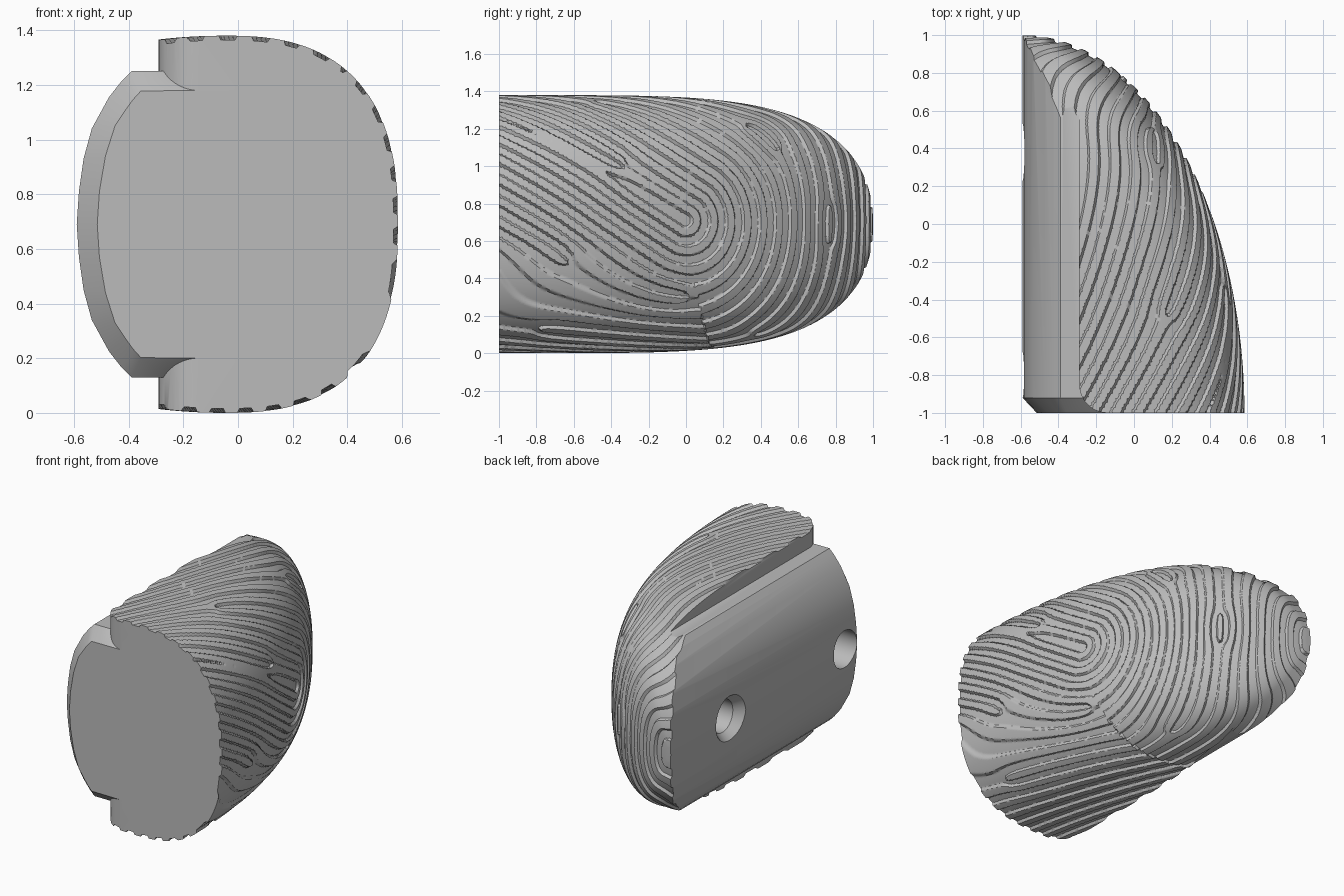
import bpy, bmesh, math
from mathutils import Vector

if "Cube" in bpy.data.objects:
    bpy.data.objects.remove(bpy.data.objects["Cube"], do_unlink=True)

MID = 0.69          # height of the symmetry plane
ROWS, COLS = 330, 390
RIDGE, DEPTH, EDGE = 0.1, 0.016, 0.3

grey = bpy.data.materials.new("plain grey")
grey.use_nodes = True
grey.diffuse_color = (0.5, 0.5, 0.5, 1)
grey.node_tree.nodes["Principled BSDF"].inputs["Base Color"].default_value = (0.5, 0.5, 0.5, 1)


def loft(name, rings):
    """Closed solid skinned over a list of equal-sized rings."""
    bm = bmesh.new()
    loops = [[bm.verts.new(p) for p in ring] for ring in rings]
    n = len(loops[0])
    for a, b in zip(loops, loops[1:]):
        for j in range(n):
            k = (j + 1) % n
            bm.faces.new((a[j], a[k], b[k], b[j]))
    bm.faces.new(loops[0][::-1])
    bm.faces.new(loops[-1])
    bmesh.ops.recalc_face_normals(bm, faces=bm.faces[:])
    mesh = bpy.data.meshes.new(name)
    bm.to_mesh(mesh)
    bm.free()
    mesh.materials.append(grey)
    ob = bpy.data.objects.new(name, mesh)
    bpy.context.collection.objects.link(ob)
    return ob


def combine(target, tool, operation):
    """Apply a boolean and discard the tool."""
    mod = target.modifiers.new(operation.lower(), "BOOLEAN")
    mod.operation, mod.object, mod.solver = operation, tool, "MANIFOLD"
    bpy.context.view_layer.objects.active = target
    bpy.ops.object.modifier_apply(modifier=mod.name)
    bpy.data.objects.remove(tool, do_unlink=True)


def section(u):
    """Evenly spaced cross-section at u (0 = cut end, 1 = tip), with its arc length."""
    shrink = math.sqrt(1 - u * u)
    x0, a = -0.59 + 0.54 * shrink, 0.635 * shrink
    b = MID * (1 - u ** 4.6) ** 0.44
    y, power = 2 * u - 1, 0.78 + 0.12 * u * u
    half = []
    for k in range(12):   # gentle fall towards the nail side
        back = (x0 + 0.63) * (1 - k / 12)
        half.append((x0 - back, b * (1 - 0.4 * back * back)))
    for k in range(81):
        f = math.pi / 2 * (1 - k / 80)
        half.append((x0 + a * max(math.cos(f), 0) ** power, b * math.sin(f) ** power))
    line = [Vector((x, y, MID - z)) for x, z in half]
    line += [Vector((x, y, MID + z)) for x, z in half[-2::-1]]
    run = [0.0]
    for p, q in zip(line, line[1:]):
        run.append(run[-1] + (q - p).length)
    points, k = [], 0
    for j in range(COLS + 1):
        want = run[-1] * j / COLS
        while k < len(run) - 2 and run[k + 1] < want:
            k += 1
        span = max(run[k + 1] - run[k], 1e-9)
        points.append(line[k].lerp(line[k + 1], min((want - run[k]) / span, 1)))
    return points, run[-1]


# Ridge endings: position along the finger, position around it
ENDINGS = [(0, -0.42), (-0.35, 0.3), (0.35, 0.55), (0.55, 0.4), (0.92, 0.08),
           (0.92, -0.12), (-0.65, -0.22), (-0.8, -0.65), (-0.5, 0.8), (0.4, -0.7)]


def wave(t, s):
    """Looped ridge pattern on the unrolled skin: +1 in grooves, -1 on ridges."""
    s -= 0.02
    along, across = -0.86 * t + 0.51 * s, 0.51 * t + 0.86 * s
    dist = abs(across) if along > 0 else math.hypot(t, s)
    if s < 0:   # lower ridges swing round to run along the finger
        flat = -0.17 * t - 0.985 * s if t < 0.17 * -s else math.hypot(t, s)
        w = min(max((-s - 0.1) / 0.6, 0), 1)
        dist += (flat - dist) * w * w * (3 - 2 * w)
    phase = dist / RIDGE + 0.25
    for i, (et, es) in enumerate(ENDINGS):
        phase += (-1) ** i * math.atan2(s - es, t - et) / math.tau
    return math.sin(math.tau * phase)


def snapped(t, s, dt, ds):
    """Groove depth 0..1, plus the shift in grid cells that puts the vertex on a groove edge."""
    f = wave(t, s)
    gi, gj = wave(t + dt * 0.2, s) - f, wave(t, s + ds * 0.2) - f
    gi, gj = gi * 5, gj * 5
    target = math.copysign(EDGE, f)
    step = (target - f) / max(gi * gi + gj * gj, 1e-6)
    di, dj = step * gi, step * gj
    if max(abs(di), abs(dj)) > 0.48:
        di = dj = 0
    else:
        f = target
    return min(max(0.5 + 0.5 * f / EDGE, 0), 1), di, dj


# Fingertip skin with engraved ridges
us = [math.sin(1.54 * i / (ROWS - 1)) for i in range(ROWS)]
grid, lengths = zip(*[section(u) for u in us])
middle = COLS // 2
travel = [0.0]
for a, b in zip(grid, grid[1:]):
    travel.append(travel[-1] + (b[middle] - a[middle]).length)
core = travel[min(range(ROWS), key=lambda i: abs(us[i] - 0.5))]

rings = []
for i, row in enumerate(grid):
    before, after = grid[max(i - 1, 0)], grid[min(i + 1, ROWS - 1)]
    inside = 0 < i < ROWS - 9
    fade = min((ROWS - 1 - i) / 8, 1)
    dt, ds = travel[max(i, 1)] - travel[max(i, 1) - 1], lengths[i] / COLS
    ring = []
    for j, p in enumerate(row):
        around = row[min(j + 1, COLS)] - row[max(j - 1, 0)]
        forward = after[j] - before[j]
        normal = around.cross(forward).normalized()
        if normal.dot(p - Vector((-0.6, -1, MID))) < 0:
            normal = -normal
        depth, di, dj = snapped(travel[i] - core, (j - COLS / 2) * ds, dt, ds)
        if inside and 0 < j < COLS:
            p = p + forward * (di / 2) + around * (dj / 2)
        ring.append(p - normal * DEPTH * fade * depth)
    rings.append(ring)
rings.insert(0, [p + Vector((0, -0.06, 0)) for p in rings[0]])
finger = loft("fingertip", rings)

# Nail: curved plate run along the finger, chamfered at the cut end
outer = [(0, 1.25), (-0.39, 1.25), (-0.425, 1.215), (-0.472, 1.155), (-0.535, 1.04),
         (-0.565, 0.93), (-0.582, 0.81), (-0.59, MID)]
inner = [(0, 1.18), (-0.355, 1.178), (-0.385, 1.145), (-0.41, 1.11), (-0.45, 1.05),
         (-0.485, 0.94), (-0.507, 0.81), (-0.515, MID)]


def nail_ring(half, y):
    full = half + [(x, 2 * MID - z) for x, z in half[-2::-1]]
    return [(x, y, z) for x, z in full]


envelope = loft("nail", [nail_ring(inner, -1), nail_ring(outer, -0.92), nail_ring(outer, 1.2)])

# Flesh limit: straight step beside the nail, rounded at the cut end
plan = [(-0.29, 1.2)]
for k in range(13):
    f = math.pi / 2 * k / 12
    plan.append((-0.14 - 0.15 * math.cos(f), -0.85 - 0.15 * math.sin(f)))
plan += [(1, -1), (1, 1.2)]
step = loft("flesh_limit", [[(x, y, z) for x, y in plan] for z in (-0.2, 1.6)])
combine(envelope, step, "UNION")
combine(finger, envelope, "INTERSECT")


# Bolt holes through the nail face
def hole(name, y, stations):
    rings = [[(x, y + r * math.cos(math.tau * k / 40), MID + r * math.sin(math.tau * k / 40))
              for k in range(40)] for x, r in stations]
    combine(finger, loft(name, rings), "DIFFERENCE")


hole("countersunk_hole", 0.38, [(-0.65, 0.2), (-0.53, 0.105), (-0.1, 0.105)])
hole("plain_hole", -0.8, [(-0.65, 0.12), (0, 0.12)])

bpy.ops.object.select_all(action="DESELECT")
finger.select_set(True)
bpy.context.view_layer.objects.active = finger
bpy.ops.object.shade_smooth_by_angle(angle=math.radians(38))
